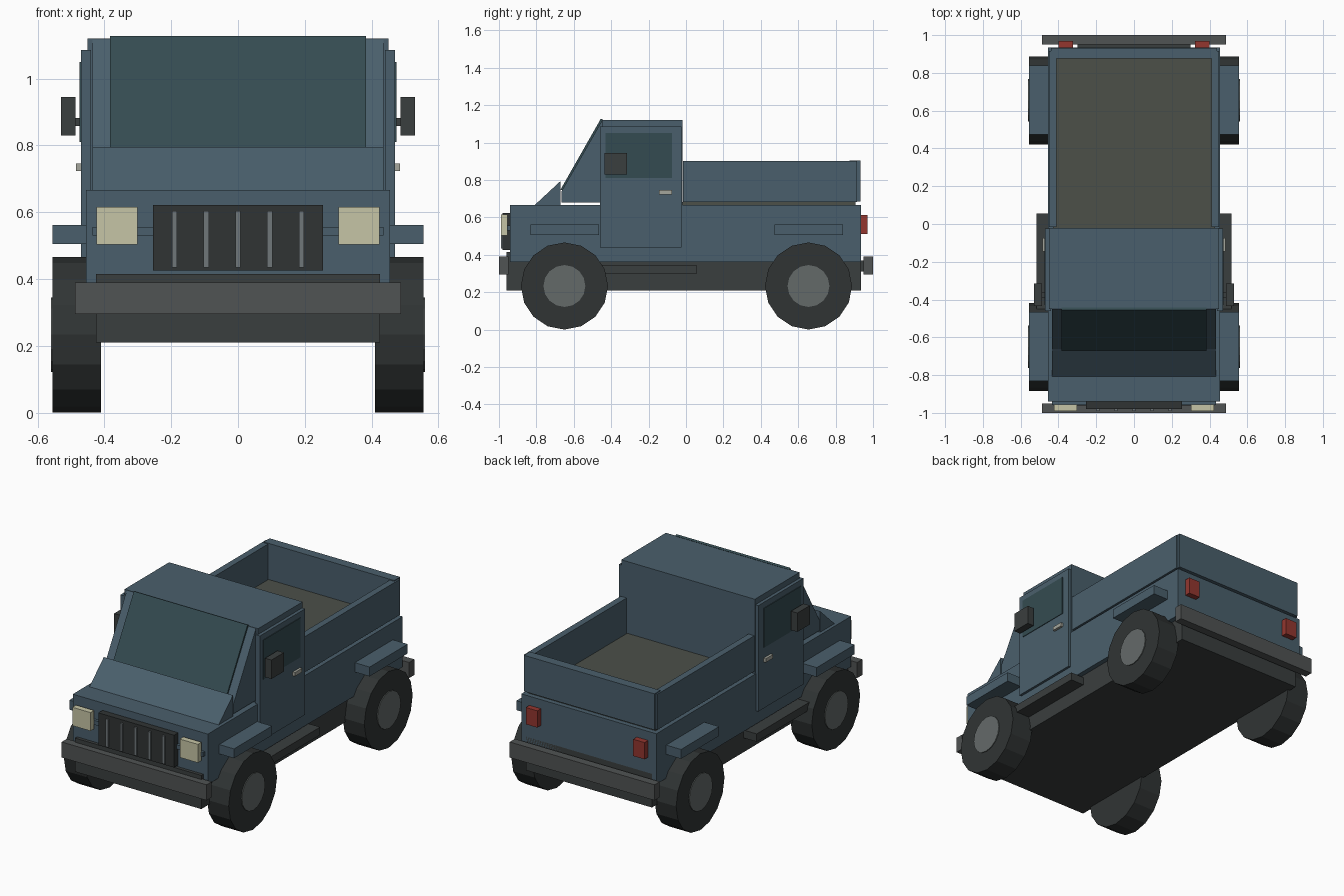
import bpy, bmesh, math

if "Cube" in bpy.data.objects:
    bpy.data.objects.remove(bpy.data.objects["Cube"])


def mat(name, hexcol):
    # sRGB hex to linear viewport colour
    c = [int(hexcol[i:i + 2], 16) / 255 for i in (0, 2, 4)]
    m = bpy.data.materials.new(name)
    m.diffuse_color = [((v + 0.055) / 1.055) ** 2.4 for v in c] + [1]
    m.use_nodes = True
    m.node_tree.nodes["Principled BSDF"].inputs["Base Color"].default_value = m.diffuse_color
    return m


PAINT = mat("paint", "4a5f6c")
DARK = mat("dark_trim", "3a3e3e")
BUMPER = mat("bumper_grey", "505353")
RUBBER = mat("rubber", "303434")
HUB = mat("hub_grey", "646a69")
GLASS = mat("glass", "344b51")
LAMP = mat("lamp", "c6c5a6")
RED = mat("tail_red", "93362f")
METAL = mat("metal", "a5a69c")
BARS = mat("grille_bars", "70777a")
FLOOR = mat("bed_floor", "4c5049")


def make(name, bm, m):
    bmesh.ops.recalc_face_normals(bm, faces=bm.faces)
    me = bpy.data.meshes.new(name)
    bm.to_mesh(me)
    bm.free()
    me.materials.append(m)
    ob = bpy.data.objects.new(name, me)
    bpy.context.collection.objects.link(ob)
    return ob


def prism(name, profile, x0, x1, m):
    # (y, z) profile extruded along x
    bm = bmesh.new()
    f = bm.faces.new([bm.verts.new((x0, y, z)) for y, z in profile])
    r = bmesh.ops.extrude_face_region(bm, geom=[f])
    bmesh.ops.translate(bm, vec=(x1 - x0, 0, 0),
                        verts=[v for v in r["geom"] if isinstance(v, bmesh.types.BMVert)])
    return make(name, bm, m)


def box(name, x0, x1, y0, y1, z0, z1, m):
    return prism(name, [(y0, z0), (y1, z0), (y1, z1), (y0, z1)], x0, x1, m)


def pair(name, x0, x1, y0, y1, z0, z1, m):
    # mirrored left and right
    for side, s in (("left", -1), ("right", 1)):
        box(f"{name}_{side}", s * x0, s * x1, y0, y1, z0, z1, m)


def disc(name, x0, x1, y, z, r, m):
    prism(name, [(y + r * math.sin(i * math.tau / 16), z + r * math.cos(i * math.tau / 16))
                 for i in range(16)], x0, x1, m)


# chassis and lower body
box("chassis", -0.425, 0.425, -0.96, 0.935, 0.21, 0.415, DARK)
box("lower_body", -0.455, 0.455, -0.94, 0.935, 0.36, 0.667, PAINT)

# cab, sloped windscreen and cowl
box("cab", -0.45, 0.45, -0.45, -0.02, 0.66, 1.12, PAINT)
prism("windscreen_frame", [(-0.45, 0.68), (-0.665, 0.68), (-0.665, 0.74), (-0.45, 1.115)],
      -0.435, 0.435, PAINT)
prism("windscreen", [(-0.66, 0.742), (-0.67, 0.75), (-0.455, 1.128), (-0.443, 1.122)],
      -0.383, 0.383, GLASS)
prism("cowl", [(-0.81, 0.665), (-0.67, 0.665), (-0.67, 0.795)], -0.435, 0.435, PAINT)

# doors with windows, handles and mirrors
pair("door", 0.44, 0.47, -0.46, -0.025, 0.44, 1.085, PAINT)
pair("door_window", 0.46, 0.474, -0.43, -0.075, 0.81, 1.05, GLASS)
pair("door_handle", 0.465, 0.485, -0.145, -0.075, 0.723, 0.746, METAL)
pair("mirror_arm", 0.465, 0.49, -0.39, -0.36, 0.858, 0.882, DARK)
pair("mirror", 0.487, 0.53, -0.435, -0.315, 0.83, 0.945, DARK)

# cargo bed
box("bed_floor", -0.43, 0.43, -0.02, 0.905, 0.66, 0.683, FLOOR)
pair("bed_side", 0.41, 0.45, -0.015, 0.915, 0.683, 0.90, PAINT)
box("tailgate", -0.44, 0.44, 0.875, 0.932, 0.685, 0.905, PAINT)

# fender flares and side steps
for end, y in (("front", -0.648), ("rear", 0.657)):
    pair(f"{end}_fender", 0.44, 0.555, y - 0.183, y + 0.183, 0.505, 0.562, PAINT)
pair("side_step", 0.42, 0.515, -0.455, 0.055, 0.298, 0.346, DARK)

# bumpers
box("front_bumper", -0.488, 0.488, -1.0, -0.95, 0.295, 0.39, BUMPER)
box("rear_bumper", -0.488, 0.488, 0.95, 1.0, 0.295, 0.39, BUMPER)
box("rear_bumper_mount", -0.3, 0.3, 0.93, 0.955, 0.31, 0.37, DARK)

# grille and lights
box("nose_bar", -0.435, 0.435, -0.958, -0.935, 0.53, 0.556, PAINT)
box("grille", -0.255, 0.255, -0.98, -0.935, 0.425, 0.622, RUBBER)
for i in range(5):
    x = (i - 2) * 0.095
    box(f"grille_bar_{i + 1}", x - 0.008, x + 0.008, -0.99, -0.97, 0.434, 0.604, BARS)
pair("headlight", 0.301, 0.423, -0.99, -0.955, 0.503, 0.615, LAMP)
pair("tail_light", 0.323, 0.40, 0.93, 0.97, 0.51, 0.612, RED)

# wheels
for end, y in (("front", -0.65), ("rear", 0.655)):
    for side, s in (("left", -1), ("right", 1)):
        disc(f"{end}_tyre_{side}", s * 0.41, s * 0.555, y, 0.233, 0.233, RUBBER)
        disc(f"{end}_hub_{side}", s * 0.42, s * 0.56, y, 0.233, 0.112, HUB)
